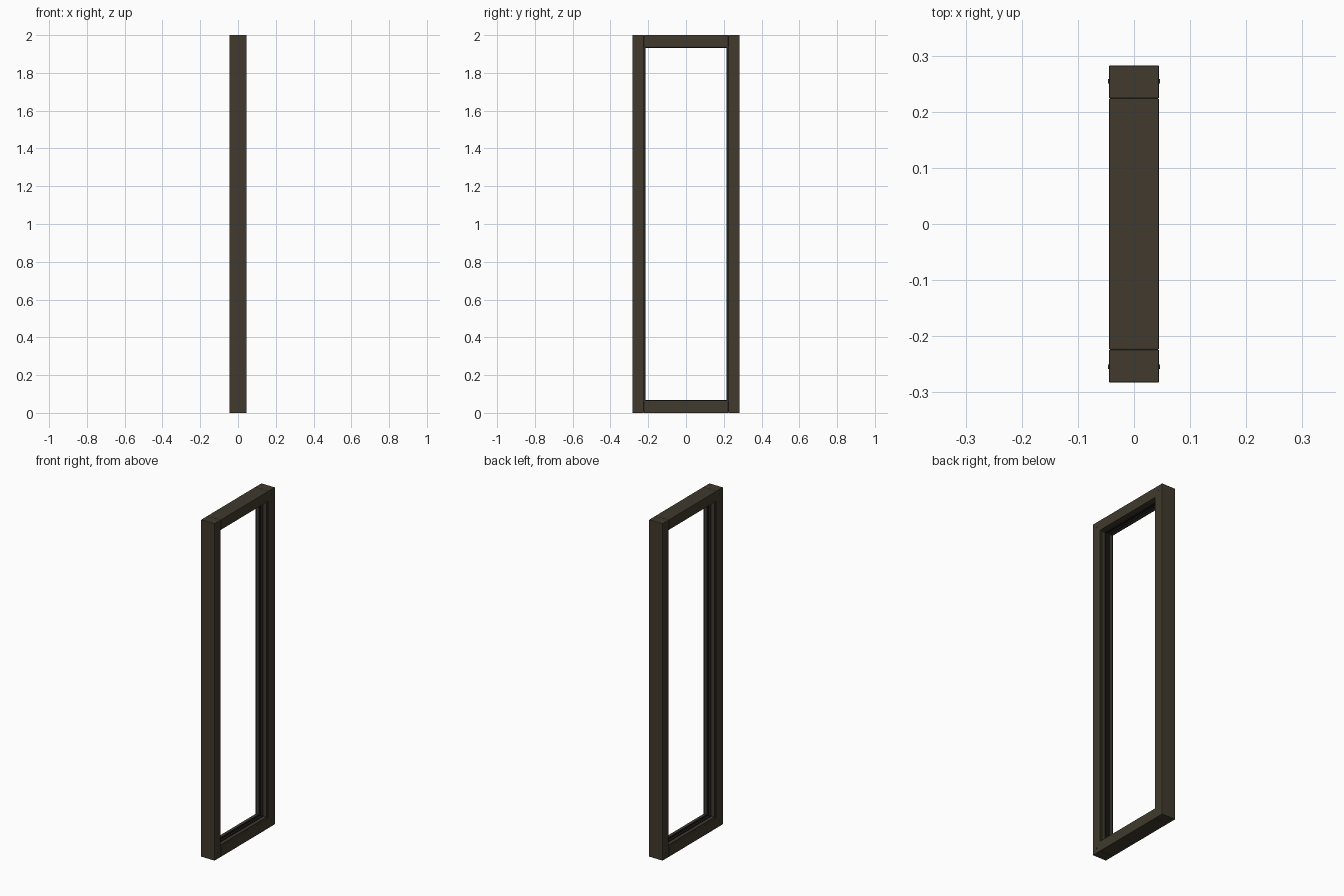
import bpy

if "Cube" in bpy.data.objects:
    bpy.data.objects.remove(bpy.data.objects["Cube"])

def material(name, rgb):
    m = bpy.data.materials.new(name)
    m.diffuse_color = (*rgb, 1)
    m.use_nodes = True
    m.node_tree.nodes["Principled BSDF"].inputs["Base Color"].default_value = m.diffuse_color
    return m

BRONZE = material("dark bronze", (0.052, 0.042, 0.027))
RUBBER = material("black rubber", (0.014, 0.016, 0.014))

def box(name, lo, hi, mat, bevel=0.0):
    bpy.ops.mesh.primitive_cube_add(size=1)
    o = bpy.context.object
    o.name = name
    o.location = [(a + b) / 2 for a, b in zip(lo, hi)]
    o.scale = [b - a for a, b in zip(lo, hi)]
    bpy.ops.object.transform_apply(location=True, rotation=False, scale=True)
    o.data.materials.append(mat)
    if bevel:
        b = o.modifiers.new("soft edge", 'BEVEL')
        b.width = bevel
        b.segments = 2
    return o

D, W, H = 0.0445, 0.2825, 2.0   # half depth, half width, height
STILE, RAIL = 0.224, 0.06       # inner edge of stiles, rail height

# Main frame: two stiles with two rails between them
for s, side in ((-1, "left"), (1, "right")):
    a, b = sorted((s * STILE, s * W))
    box(side + "_stile", (-D, a, 0), (D, b, H), BRONZE, 0.0018)
    # small fixing caps on both faces of the stile
    for z in (0.03, H - 0.03):
        for f in (-1, 1):
            bpy.ops.mesh.primitive_cylinder_add(
                vertices=16, radius=0.004, depth=0.003,
                location=(f * D, s * 0.254, z), rotation=(0, 1.570796, 0))
            bpy.context.object.name = side + "_fixing_cap"
            bpy.context.object.data.materials.append(BRONZE)
box("bottom_rail", (-D, -STILE, 0), (D, STILE, RAIL), BRONZE, 0.0018)
box("top_rail", (-D, -STILE, H - RAIL), (D, STILE, H), BRONZE, 0.0018)

def lining(name, x0, x1, start, end, mat):
    """Four strips lining the opening, between two distances from the main frame."""
    yo, yi = STILE - start, STILE - end
    zo, zi = RAIL + start, RAIL + end
    for s, side in ((-1, "left_"), (1, "right_")):
        a, b = sorted((s * yi, s * yo))
        box(side + name, (x0, a, zo), (x1, b, H - zo), mat)
    box("bottom_" + name, (x0, -yi, zo), (x1, yi, zi), mat)
    box("top_" + name, (x0, -yi, H - zi), (x1, yi, H - zo), mat)

# Stepped glazing beads and rubber seals, with a glazing channel between
for s in (-1, 1):
    for name, a, b, end, mat in (("glazing_bead", 0.016, 0.036, 0.006, BRONZE),
                                 ("rubber_seal", 0.009, 0.016, 0.0095, RUBBER)):
        x0, x1 = sorted((s * a, s * b))
        lining(name, x0, x1, -0.001, end, mat)
lining("channel_floor", -0.009, 0.009, -0.001, 0.002, RUBBER)
